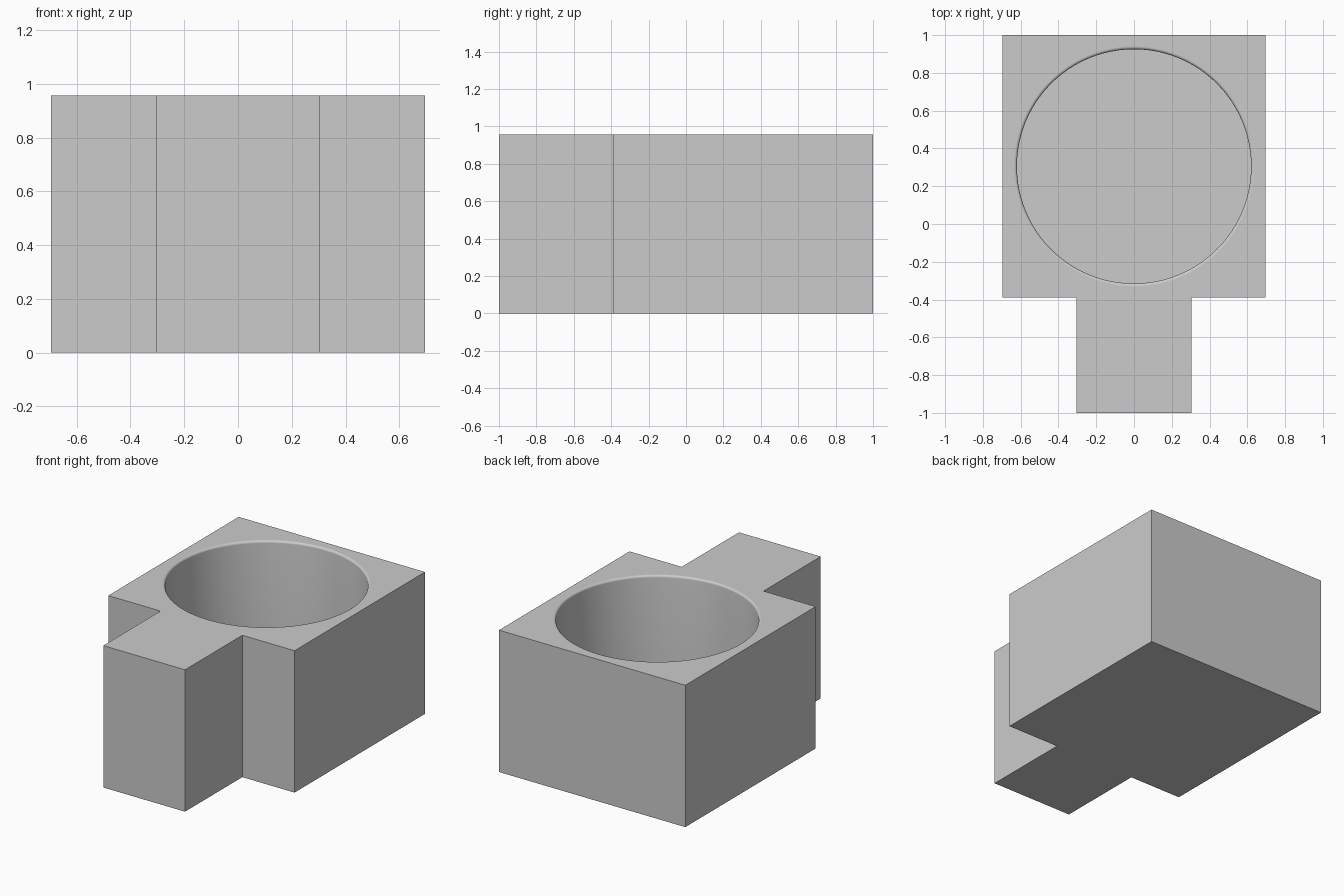
import bpy, bmesh, math

if "Cube" in bpy.data.objects:
    bpy.data.objects.remove(bpy.data.objects["Cube"])

HEIGHT = 0.957
HALF_WIDTH = 0.695
NECK_HALF = 0.305
SHOULDER_Y = -0.39
CENTRE_Y = 0.305
RADIUS = 0.62
FILLET = 0.015
FLOOR = 0.08

grey = bpy.data.materials.new("grey")
grey.use_nodes = True
grey.diffuse_color = (0.6, 0.6, 0.6, 1)
grey.node_tree.nodes["Principled BSDF"].inputs["Base Color"].default_value = (0.6, 0.6, 0.6, 1)


def make_object(name, bm):
    bmesh.ops.recalc_face_normals(bm, faces=bm.faces)
    mesh = bpy.data.meshes.new(name)
    bm.to_mesh(mesh)
    bm.free()
    mesh.materials.append(grey)
    obj = bpy.data.objects.new(name, mesh)
    bpy.context.collection.objects.link(obj)
    return obj


# Body: square block with a narrower neck, extruded from its plan outline
half = [(NECK_HALF, -1), (NECK_HALF, SHOULDER_Y), (HALF_WIDTH, SHOULDER_Y), (HALF_WIDTH, 1)]
outline = half + [(-x, y) for x, y in reversed(half)]
bm = bmesh.new()
base = bm.faces.new([bm.verts.new((x, y, 0)) for x, y in outline])
top = bmesh.ops.extrude_face_region(bm, geom=[base])["geom"]
bmesh.ops.translate(bm, vec=(0, 0, HEIGHT), verts=[v for v in top if isinstance(v, bmesh.types.BMVert)])
body = make_object("holder_body", bm)

# Cutter: round well with a filleted rim, spun from its profile
STEPS, SEGMENTS = 6, 96
profile = [(RADIUS, FLOOR)]
for i in range(STEPS + 1):
    a = math.pi / 2 * i / STEPS
    profile.append((RADIUS + FILLET * (1 - math.cos(a)), HEIGHT - FILLET * (1 - math.sin(a))))
profile.append((RADIUS + FILLET, HEIGHT + 0.1))
bm = bmesh.new()
rings = []
for r, z in profile:
    angles = [2 * math.pi * k / SEGMENTS for k in range(SEGMENTS)]
    rings.append([bm.verts.new((r * math.cos(a), CENTRE_Y + r * math.sin(a), z)) for a in angles])
for low, high in zip(rings, rings[1:]):
    for k in range(SEGMENTS):
        n = (k + 1) % SEGMENTS
        bm.faces.new((low[k], low[n], high[n], high[k]))
bm.faces.new(rings[0])
bm.faces.new(rings[-1])
cutter = make_object("well_cutter", bm)
cutter.hide_render = True

# Cut the well and remove the cutter
cut = body.modifiers.new("well", "BOOLEAN")
cut.operation = "DIFFERENCE"
cut.solver = "EXACT"
cut.object = cutter
bpy.context.view_layer.objects.active = body
body.select_set(True)
cutter.select_set(False)
bpy.ops.object.modifier_apply(modifier=cut.name)
bpy.data.objects.remove(cutter)

# Smooth well wall and rim, flat horizontal faces
bpy.ops.object.shade_smooth_by_angle(angle=math.radians(30))
for face in body.data.polygons:
    if abs(face.normal.z) > 0.999:
        face.use_smooth = False
